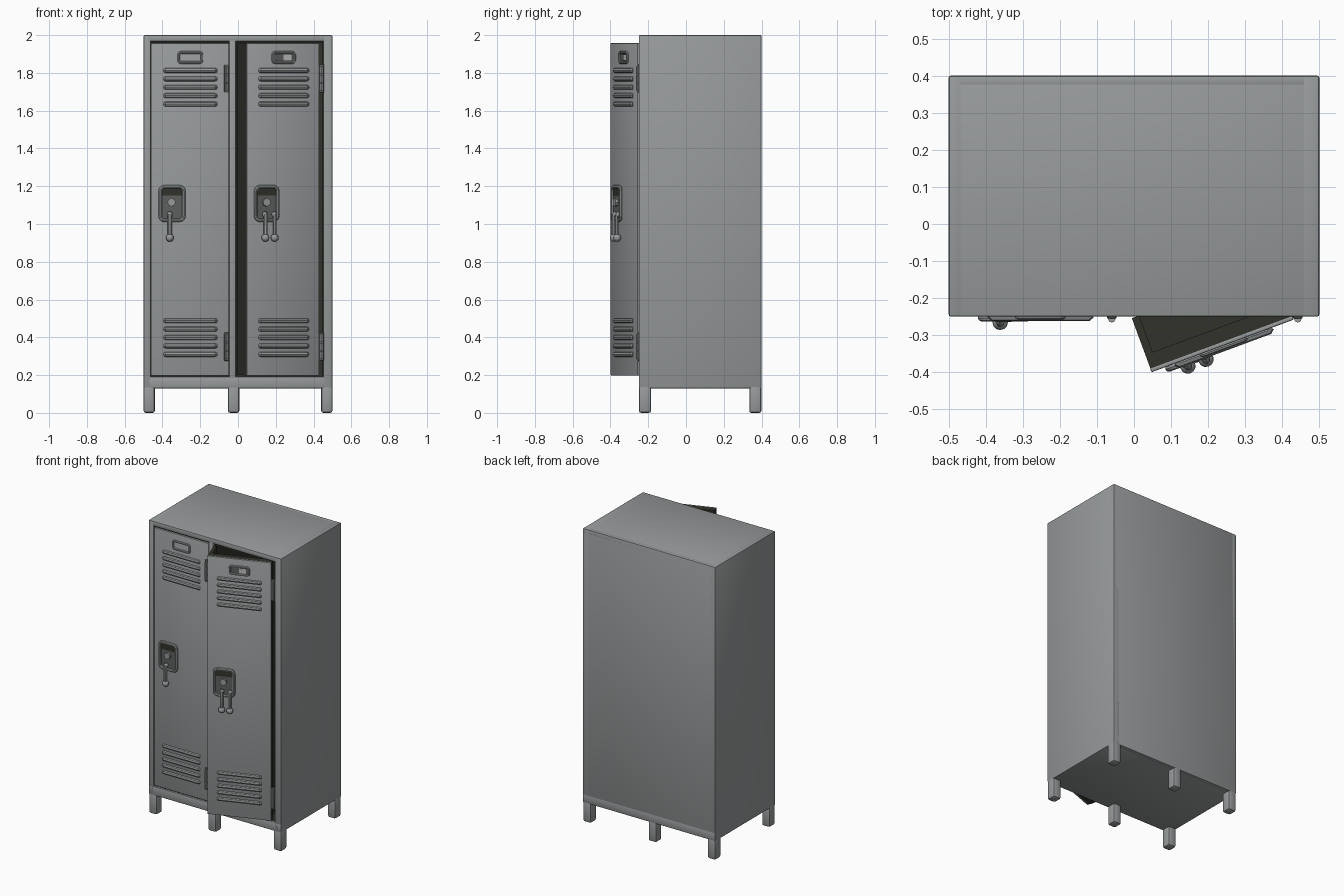
import bpy, bmesh, math
from mathutils import Matrix, Vector

if "Cube" in bpy.data.objects:
    bpy.data.objects.remove(bpy.data.objects["Cube"])


def material(name, rgb):
    m = bpy.data.materials.new(name)
    m.diffuse_color = (*rgb, 1)
    m.use_nodes = True
    m.node_tree.nodes["Principled BSDF"].inputs["Base Color"].default_value = m.diffuse_color
    return m


STEEL = material("grey steel", (0.31, 0.325, 0.33))
DARK = material("dark lining", (0.032, 0.032, 0.024))
HARDWARE = material("dark hardware", (0.11, 0.115, 0.115))
CARD = material("pale card", (0.5, 0.5, 0.48))
WORLD = Matrix.Identity(4)


def finish(ob, mat, place):
    ob.data.materials.clear()
    ob.data.materials.append(mat)
    ob.matrix_world = place
    bpy.ops.object.select_all(action='DESELECT')
    ob.select_set(True)
    bpy.context.view_layer.objects.active = ob
    bpy.ops.object.shade_smooth_by_angle(angle=math.radians(35))
    return ob


def box(name, lo, hi, mat=STEEL, bevel=0.0, place=WORLD, segs=2):
    bm = bmesh.new()
    bmesh.ops.create_cube(bm, size=1)
    for v in bm.verts:
        v.co = Vector([(a + b) / 2 + c * (b - a) for a, b, c in zip(lo, hi, v.co)])
    if bevel:
        bmesh.ops.bevel(bm, geom=bm.edges[:], offset=bevel, segments=segs,
                        profile=0.5, affect='EDGES')
    me = bpy.data.meshes.new(name)
    bm.to_mesh(me)
    bm.free()
    ob = bpy.data.objects.new(name, me)
    bpy.context.collection.objects.link(ob)
    return finish(ob, mat, place)


def rod(name, pts, radius, mat=STEEL, place=WORLD, closed=False):
    cu = bpy.data.curves.new(name, 'CURVE')
    cu.dimensions = '3D'
    cu.bevel_depth, cu.bevel_resolution, cu.use_fill_caps = radius, 2, True
    sp = cu.splines.new('POLY')
    sp.points.add(len(pts) - 1)
    for p, c in zip(sp.points, pts):
        p.co = (*c, 1)
    sp.use_cyclic_u = closed
    ob = bpy.data.objects.new(name, cu)
    bpy.context.collection.objects.link(ob)
    bpy.ops.object.select_all(action='DESELECT')
    ob.select_set(True)
    bpy.context.view_layer.objects.active = ob
    bpy.ops.object.convert(target='MESH')
    return finish(bpy.context.object, mat, place)


def rounded_loop(x0, x1, z0, z1, r, y):
    pts = []
    for i, (cx, cz) in enumerate([(x1 - r, z1 - r), (x0 + r, z1 - r),
                                  (x0 + r, z0 + r), (x1 - r, z0 + r)]):
        for k in range(4):
            a = math.radians(90 * i + 30 * k)
            pts.append((cx + r * math.cos(a), y, cz + r * math.sin(a)))
    return pts


def ball(name, at, radius, mat, place):
    bm = bmesh.new()
    bmesh.ops.create_uvsphere(bm, u_segments=12, v_segments=8, radius=radius,
                              matrix=Matrix.Translation(at))
    me = bpy.data.meshes.new(name)
    bm.to_mesh(me)
    bm.free()
    ob = bpy.data.objects.new(name, me)
    bpy.context.collection.objects.link(ob)
    return finish(ob, mat, place)


# Cabinet shell
F, B = -0.25, 0.40
box("left_wall", (-0.5, F, 0.13), (-0.462, B, 2), bevel=0.006)
box("right_wall", (0.452, F, 0.13), (0.5, B, 2), bevel=0.006)
box("back_wall", (-0.5, 0.37, 0.13), (0.5, B, 2), bevel=0.006)
box("top_panel", (-0.5, F, 1.966), (0.5, B, 2), bevel=0.006)
box("bottom_panel", (-0.5, F, 0.13), (0.5, B, 0.192), bevel=0.006)
box("divider", (-0.047, F, 0.17), (-0.012, B - 0.01, 1.98), bevel=0.005)

# Dark lining of both compartments
for side, x0, x1 in (("left", -0.462, -0.047), ("right", -0.012, 0.452)):
    y0 = F + 0.012
    box(side + "_lining_back", (x0, 0.362, 0.19), (x1, 0.372, 1.968), DARK)
    box(side + "_lining_floor", (x0, y0, 0.188), (x1, 0.37, 0.196), DARK)
    box(side + "_lining_ceiling", (x0, y0, 1.962), (x1, 0.37, 1.97), DARK)
    box(side + "_lining_side_a", (x0 - 0.004, y0, 0.19), (x0 + 0.004, 0.37, 1.968), DARK)
    box(side + "_lining_side_b", (x1 - 0.004, y0, 0.19), (x1 + 0.004, 0.37, 1.968), DARK)

# Legs
for i, x in enumerate((-0.47, -0.023, 0.47)):
    for j, y in enumerate((-0.217, 0.367)):
        box(f"leg_{i}_{j}", (x - 0.03, y - 0.032, 0), (x + 0.03, y + 0.032, 0.15),
            bevel=0.012)


# Doors, built from the free edge at x = 0 with the face at y = 0
def door(side, place, latch_xs):
    n = side + "_door_"
    w, z0, z1 = 0.41, 0.197, 1.958
    box(n + "panel", (0, 0, z0), (w, 0.012, z1), STEEL, 0.004, place)
    box(n + "core", (0.001, 0.008, z0 + 0.001), (w - 0.001, 0.05, z1 - 0.001), DARK, 0, place)
    # louvres
    for base in (1.635, 0.31):
        for k in range(5):
            z = base + 0.0445 * k
            rod(f"{n}louvre", [(0.073, 0.004, z), (0.08, -0.003, z),
                               (0.334, -0.003, z), (0.341, 0.004, z)], 0.013, STEEL, place)
    # label holder
    rod(n + "label_frame", rounded_loop(0.145, 0.268, 1.855, 1.908, 0.012, -0.003),
        0.007, STEEL, place, True)
    if side == "right":
        box(n + "label_slot", (0.15, -0.003, 1.858), (0.263, 0, 1.905), HARDWARE, 0, place)
        box(n + "label_card", (0.205, -0.006, 1.865), (0.25, -0.002, 1.898), CARD, 0, place)
    # recessed handle
    rod(n + "handle_frame", rounded_loop(0.047, 0.172, 1.02, 1.197, 0.022, -0.006),
        0.0095, STEEL, place, True)
    box(n + "handle_recess", (0.048, -0.004, 1.022), (0.171, 0.001, 1.195), HARDWARE, 0, place)
    box(n + "handle_shadow_plate", (0.053, -0.007, 1.15), (0.166, -0.003, 1.19), DARK, 0, place)
    rod(n + "handle_knob", [(0.107, 0, 1.115), (0.107, -0.018, 1.115)], 0.022, STEEL, place)
    # hanging latch bars
    for x in latch_xs:
        rod(n + "latch_bar", [(x, -0.008, 1.06), (x, -0.02, 1.045), (x, -0.02, 0.93)],
            0.011, STEEL, place)
        ball(n + "latch_tip", (x, -0.018, 0.927), 0.021, STEEL, place)
        ball(n + "latch_top", (x, -0.012, 1.05), 0.014, STEEL, place)


door("left", Matrix.Translation((-0.459, -0.247, 0)), [0.098])
swing = Matrix.Translation((0.047, -0.40, 0)) @ Matrix.Rotation(math.radians(20.3), 4, 'Z')
door("right", swing, [0.098, 0.15])

# Deep inner tray behind the open door
box("tray_free_side", (0.001, 0.04, 0.2), (0.022, 0.155, 1.955), DARK, 0, swing)
box("tray_floor", (0.001, 0.04, 0.2), (0.40, 0.155, 0.215), DARK, 0, swing)
box("tray_hinge_side", (0.38, 0.04, 0.2), (0.40, 0.155, 1.955), DARK, 0, swing)

# Hinges
for x, side in ((-0.06, "left"), (0.442, "right")):
    for z in (0.35, 1.77):
        box(side + "_hinge_plate", (x - 0.013, -0.255, z - 0.075),
            (x + 0.013, -0.24, z + 0.075), HARDWARE, 0.004)
        for k in (-1, 0, 1):
            c = z + k * 0.044
            rod(side + "_hinge_knuckle", [(x, -0.256, c - 0.02), (x, -0.256, c + 0.02)],
                0.010, STEEL)
